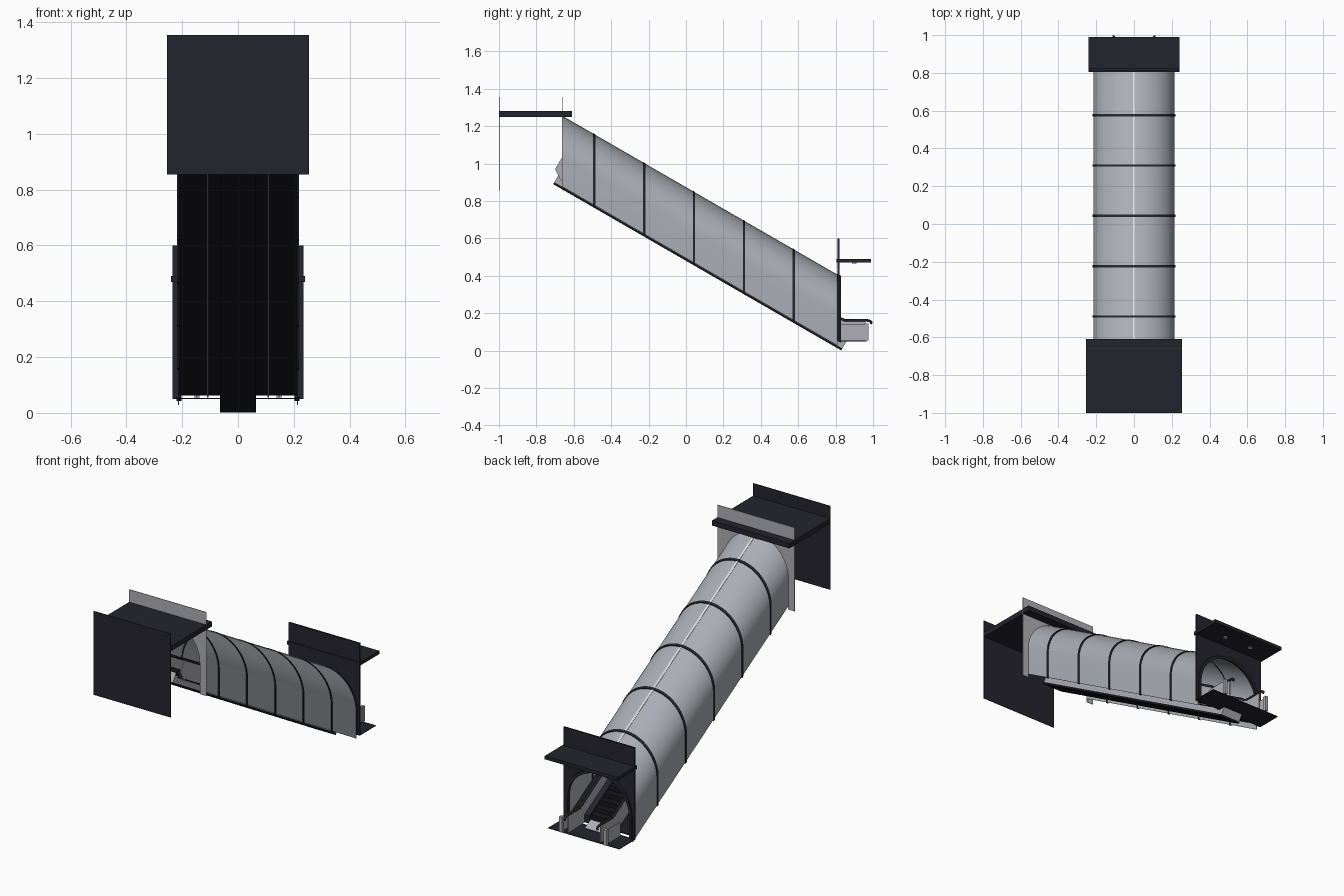
import bpy, bmesh, math

if "Cube" in bpy.data.objects:
    bpy.data.objects.remove(bpy.data.objects["Cube"], do_unlink=True)


def material(name, color):
    m = bpy.data.materials.new(name)
    m.use_nodes = True
    m.diffuse_color = (*color, 1)
    m.node_tree.nodes["Principled BSDF"].inputs["Base Color"].default_value = (*color, 1)
    return m


CHARCOAL = material("charcoal", (0.017, 0.017, 0.026))
RUBBER = material("black_rubber", (0.009, 0.009, 0.012))
SHELL = material("pale_grey_shell", (0.40, 0.42, 0.46))
METAL = material("pale_metal", (0.42, 0.42, 0.46))
WHITE = material("light_strip_white", (0.75, 0.75, 0.75))

SLOPE = math.tan(math.radians(30))
RADIUS = 0.215
SPRING = 0.177      # height of the arch spring line above the base line
TOP_Y, LOW_Y = -0.66, 0.81


def base(y):
    """Height of the sloping underside at y."""
    return 0.89 - SLOPE * (y + 0.71)


def finish(name, bm, mat, smooth=False):
    bmesh.ops.recalc_face_normals(bm, faces=bm.faces)
    mesh = bpy.data.meshes.new(name)
    bm.to_mesh(mesh)
    bm.free()
    mesh.materials.append(mat)
    ob = bpy.data.objects.new(name, mesh)
    bpy.context.collection.objects.link(ob)
    if smooth:
        bpy.ops.object.select_all(action="DESELECT")
        ob.select_set(True)
        bpy.context.view_layer.objects.active = ob
        bpy.ops.object.shade_smooth_by_angle(angle=math.radians(35))
    return ob


def loft(name, loop_a, loop_b, mat, smooth=False):
    """Solid between two matching closed loops."""
    bm = bmesh.new()
    a = [bm.verts.new(p) for p in loop_a]
    b = [bm.verts.new(p) for p in loop_b]
    n = len(a)
    bm.faces.new(a)
    bm.faces.new(b[::-1])
    for i in range(n):
        j = (i + 1) % n
        bm.faces.new((a[i], b[i], b[j], a[j]))
    return finish(name, bm, mat, smooth)


def side_profile(name, x0, x1, yz, mat):
    return loft(name, [(x0, y, z) for y, z in yz], [(x1, y, z) for y, z in yz], mat)


def box(name, x0, x1, y0, y1, z0, z1, mat):
    return side_profile(name, x0, x1, [(y0, z0), (y1, z0), (y1, z1), (y0, z1)], mat)


def sloped(name, x0, x1, y0, y1, low, high, mat):
    """Bar following the slope, with heights above the base line."""
    return side_profile(name, x0, x1, [(y0, base(y0) + low), (y1, base(y1) + low),
                                       (y1, base(y1) + high), (y0, base(y0) + high)], mat)


def arch(r, spring, bottom, steps=32):
    arc = [(r * math.cos(math.pi * i / steps), spring + r * math.sin(math.pi * i / steps))
           for i in range(steps + 1)]
    return [(r, bottom)] + arc + [(-r, bottom)]


def arch_band(name, y0, y1, r_out, r_in, mat, low):
    """Sloping arched shell between two upright ends."""
    loop = arch(r_out, SPRING, low) + arch(r_in, SPRING, low)[::-1]
    return loft(name, [(x, y0, base(y0) + z) for x, z in loop],
                [(x, y1, base(y1) + z) for x, z in loop], mat, True)


def portal(name, y0, y1, half, bottom, top, r, spring, mat):
    """Wall with an arched opening."""
    loop = [(half, bottom), (half, top), (-half, top), (-half, bottom)]
    loop += arch(r, spring, bottom)[::-1]
    return loft(name, [(x, y0, z) for x, z in loop], [(x, y1, z) for x, z in loop], mat)


def tube(name, points, radius, mat):
    cu = bpy.data.curves.new(name, "CURVE")
    cu.dimensions = "3D"
    cu.bevel_depth = radius
    cu.bevel_resolution = 2
    cu.use_fill_caps = True
    sp = cu.splines.new("POLY")
    sp.points.add(len(points) - 1)
    for p, co in zip(sp.points, points):
        p.co = (*co, 1)
    cu.materials.append(mat)
    ob = bpy.data.objects.new(name, cu)
    bpy.context.collection.objects.link(ob)


# Tunnel shell, ribs and the strip along its crest
arch_band("tunnel_shell", TOP_Y, LOW_Y, RADIUS, RADIUS - 0.003, SHELL, 0.015)
for i in range(5):
    y = -0.49 + i * 0.2665
    arch_band("tunnel_rib", y - 0.006, y + 0.006, RADIUS + 0.004, RADIUS - 0.004, CHARCOAL, 0.01)
arch_band("end_rib", 0.806, 0.828, RADIUS + 0.006, RADIUS - 0.012, CHARCOAL, 0.04)
crest = SPRING + RADIUS
sloped("crest_strip", -0.006, 0.006, TOP_Y, LOW_Y, crest - 0.003, crest + 0.002, WHITE)

# Upper station: roof, front wall and arched rear wall
box("upper_roof", -0.255, 0.255, -1.0, -0.61, 1.25, 1.28, CHARCOAL)
box("upper_front_wall", -0.255, 0.255, -1.0, -0.997, 0.855, 1.355, CHARCOAL)
portal("upper_portal", TOP_Y - 0.003, TOP_Y, 0.255, 0.855, 1.355, RADIUS - 0.003,
       base(TOP_Y) + SPRING, METAL)

# Lower station: arched wall, canopy with lamps, ground plate
portal("lower_portal", 0.811, 0.822, 0.235, 0.05, 0.60, RADIUS - 0.012,
       base(0.816) + SPRING, CHARCOAL)
box("lower_canopy", -0.24, 0.24, 0.805, 0.99, 0.47, 0.49, CHARCOAL)
box("landing_plate", -0.235, 0.235, 0.815, 0.965, 0.049, 0.053, CHARCOAL)
for x in (-0.09, 0.09):
    bm = bmesh.new()
    bmesh.ops.create_cone(bm, cap_ends=True, segments=16, radius1=0.012, radius2=0.012, depth=0.006)
    bmesh.ops.translate(bm, verts=bm.verts, vec=(x, 0.9, 0.469))
    finish("canopy_lamp", bm, METAL)

# Sloping floor and the truss under the stairs
sloped("tunnel_floor", -RADIUS + 0.002, RADIUS - 0.002, TOP_Y, LOW_Y, 0.05, 0.056, RUBBER)


def truss(name, half, low, high, mat):
    """Beam whose ends are square to the slope."""
    ends = [(-0.71, low), (0.83, low), (0.83, high), (-0.71, high)]
    side_profile(name, -half, half, [(y + h * 0.5, base(y) + h * 0.866) for y, h in ends], mat)


truss("truss_base", 0.065, 0, 0.012, RUBBER)
truss("truss_sides", 0.064, 0.012, 0.066, METAL)

# Moving stairs
run, count = 0.045, 33
rise = run * SLOPE
profile = []
for i in range(count):
    y = -0.675 + i * run
    z = base(y) + 0.08
    profile += [(y, z), (y + run, z)]
end = profile[-1][0]
profile += [(end, base(end) + 0.06), (-0.675, base(-0.675) + 0.06)]
side_profile("stair_treads", -0.066, 0.066, profile, RUBBER)

# Balustrades, handrails and gate posts on both sides
for s in (-1, 1):
    x = s * 0.108
    sloped("skirt", s * 0.07, s * 0.104, TOP_Y, LOW_Y, 0.056, 0.095, CHARCOAL)
    side_profile("balustrade", x - 0.003, x + 0.003,
                 [(-0.67, base(-0.67) + 0.045), (LOW_Y, base(LOW_Y) + 0.045), (0.96, 0.055),
                  (0.96, 0.155), (0.85, 0.155), (LOW_Y, base(LOW_Y) + 0.165),
                  (-0.665, 1.03), (-0.70, 0.97)], METAL)
    path = [(-0.66, 1.035), (0.8, 0.19), (0.825, 0.172), (0.85, 0.162), (0.96, 0.162),
            (0.98, 0.16), (0.992, 0.152), (0.988, 0.142)]
    tube("handrail", [(x, y, z) for y, z in path], 0.007, CHARCOAL)
    box("gate_post", s * 0.138, s * 0.156, 0.955, 0.975, 0.053, 0.145, METAL)
    box("gate_panel", s * 0.146, s * 0.149, 0.83, 0.955, 0.055, 0.14, METAL)
